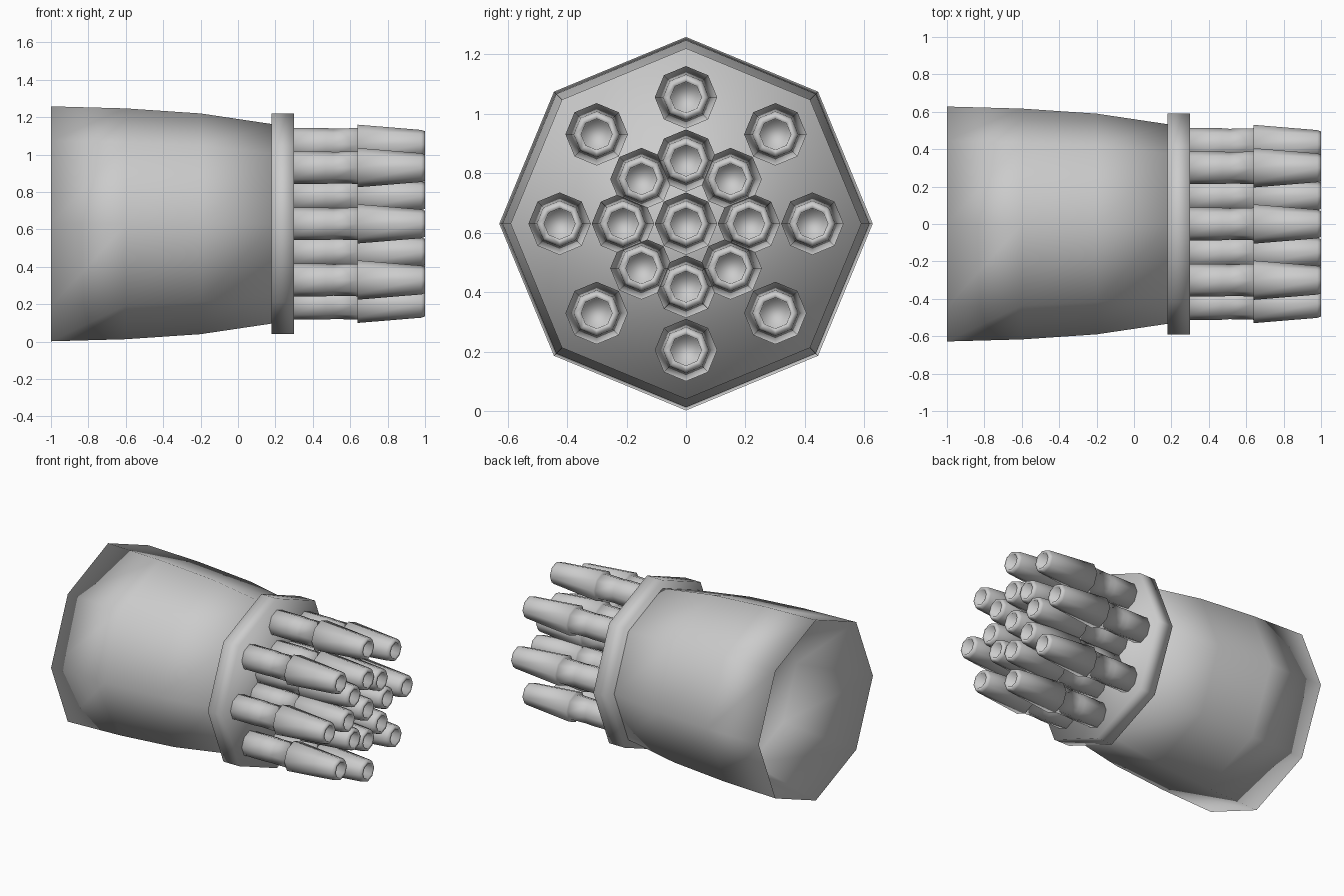
import bpy, bmesh
from math import sin, cos, pi

if "Cube" in bpy.data.objects:
    bpy.data.objects.remove(bpy.data.objects["Cube"])

SIDES = 8
AXIS_Z = 0.63


def lathe(name, profile, cy=0.0, cz=0.0):
    """Eight-sided capped solid turned around the x axis from (x, radius) points."""
    bm = bmesh.new()
    rings = []
    for x, r in profile:
        rings.append([bm.verts.new((x, cy + r * sin(2 * pi * i / SIDES),
                                    AXIS_Z + cz + r * cos(2 * pi * i / SIDES)))
                      for i in range(SIDES)])
    for a, b in zip(rings, rings[1:]):
        for i in range(SIDES):
            j = (i + 1) % SIDES
            bm.faces.new((a[i], a[j], b[j], b[i]))
    bm.faces.new(rings[0])
    bm.faces.new(rings[-1])
    bmesh.ops.recalc_face_normals(bm, faces=bm.faces)
    for f in bm.faces:
        f.smooth = True
    mesh = bpy.data.meshes.new(name)
    bm.to_mesh(mesh)
    bm.free()
    obj = bpy.data.objects.new(name, mesh)
    bpy.context.collection.objects.link(obj)
    return obj


# Main housing, bulging towards the hollow rear end
lathe("housing", [(-0.5, 0.50), (-1.0, 0.628), (-0.6, 0.617), (-0.2, 0.59), (0.19, 0.532)])

# Collar plate that carries the barrels
lathe("collar", [(0.18, 0.59), (0.30, 0.59)])

# Barrel: thin stem, stepped tapering sleeve, rounded lip and recessed bore
BARREL = [(0.29, 0.087), (0.47, 0.087), (0.51, 0.084), (0.64, 0.087), (0.64, 0.105),
          (0.98, 0.077), (1.0, 0.07), (1.0, 0.052), (0.90, 0.05)]

lathe("barrel_centre", BARREL)
for ring_name, radius in (("inner", 0.212), ("outer", 0.425)):
    for k in range(8):
        a = k * pi / 4
        lathe(f"barrel_{ring_name}_{k + 1}", BARREL, radius * sin(a), radius * cos(a))
